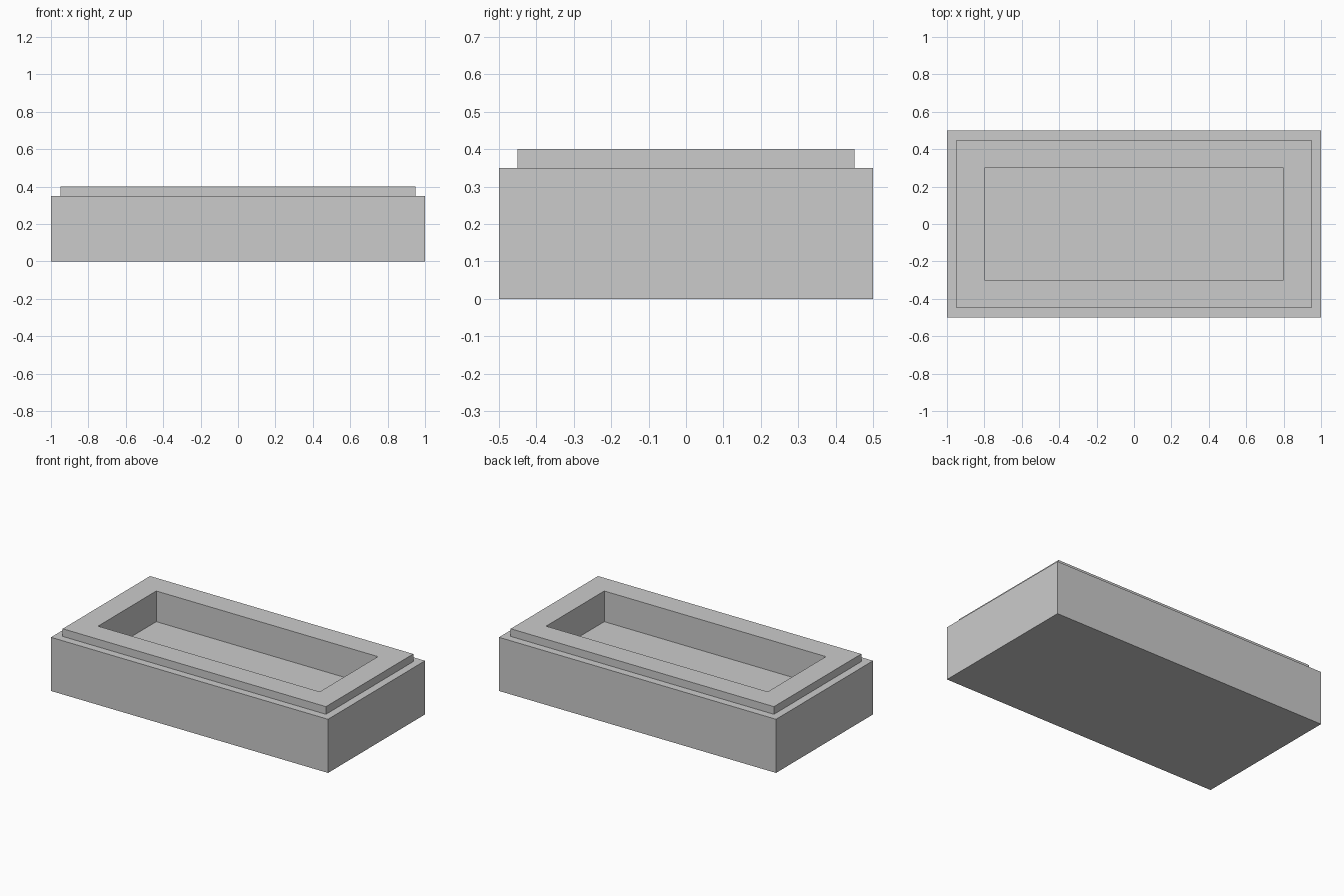
import bpy, bmesh

if "Cube" in bpy.data.objects:
    bpy.data.objects.remove(bpy.data.objects["Cube"])

# Rectangular rings (half width, half depth, height), from base up over the rim into the recess
RINGS = [
    (1.00, 0.50, 0.00),   # base
    (1.00, 0.50, 0.35),   # top of body
    (0.95, 0.45, 0.35),   # ledge
    (0.95, 0.45, 0.40),   # raised rim, outer edge
    (0.80, 0.30, 0.40),   # raised rim, inner edge
    (0.80, 0.30, 0.20),   # recess floor
]


def stacked_rings(name, rings):
    bm = bmesh.new()
    loops = [[bm.verts.new((sx * w, sy * d, z))
              for sx, sy in ((-1, -1), (1, -1), (1, 1), (-1, 1))]
             for w, d, z in rings]
    for a, b in zip(loops, loops[1:]):
        for i in range(4):
            j = (i + 1) % 4
            bm.faces.new((a[i], a[j], b[j], b[i]))
    bm.faces.new(loops[0][::-1])
    bm.faces.new(loops[-1])
    bmesh.ops.recalc_face_normals(bm, faces=bm.faces)
    mesh = bpy.data.meshes.new(name)
    bm.to_mesh(mesh)
    bm.free()
    obj = bpy.data.objects.new(name, mesh)
    bpy.context.collection.objects.link(obj)
    return obj


# Solid tray with stepped rim and rectangular recess
stacked_rings("recessed_tray", RINGS)
